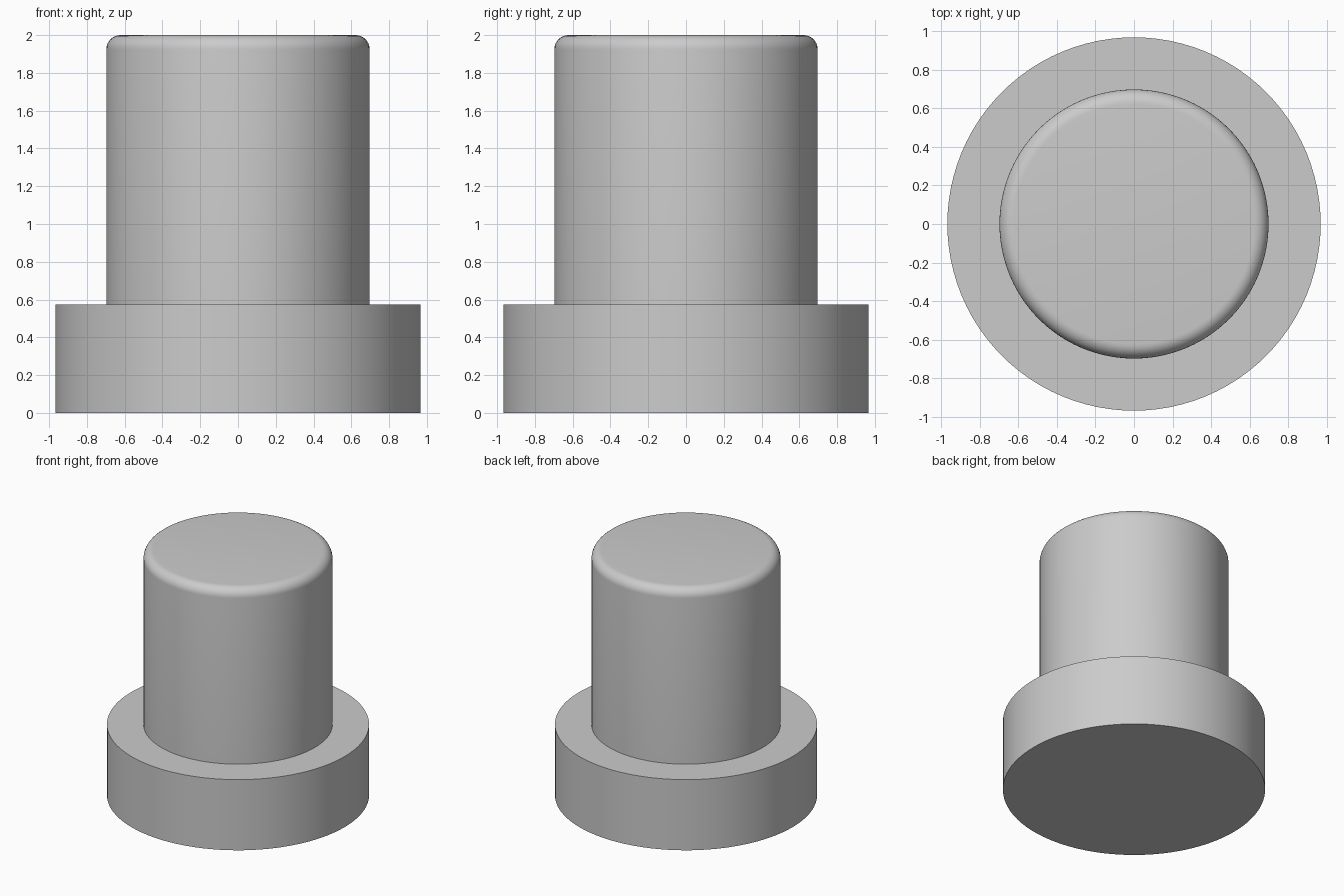
import bpy
import math

default = bpy.data.objects.get("Cube")
if default:
    bpy.data.objects.remove(default, do_unlink=True)

GREY = (0.6, 0.6, 0.6, 1.0)
BASE_R, BASE_H = 0.967, 0.575
POST_R, TOP, FILLET = 0.697, 2.0, 0.075
SIDES, FILLET_STEPS = 96, 8

mat = bpy.data.materials.new("plain grey")
mat.use_nodes = True
mat.diffuse_color = GREY
mat.node_tree.nodes["Principled BSDF"].inputs["Base Color"].default_value = GREY


def lathe(name, profile):
    """Spin a profile of (radius, height) points into a closed solid."""
    verts, faces = [], []
    for r, z in profile:
        for i in range(SIDES):
            a = math.tau * i / SIDES
            verts.append((r * math.cos(a), r * math.sin(a), z))
    for k in range(len(profile) - 1):
        lo, hi = k * SIDES, (k + 1) * SIDES
        for i in range(SIDES):
            j = (i + 1) % SIDES
            faces.append((lo + i, lo + j, hi + j, hi + i))
    faces.append(tuple(reversed(range(SIDES))))
    faces.append(tuple(range(len(verts) - SIDES, len(verts))))
    mesh = bpy.data.meshes.new(name)
    mesh.from_pydata(verts, [], faces)
    mesh.materials.append(mat)
    obj = bpy.data.objects.new(name, mesh)
    bpy.context.collection.objects.link(obj)
    bpy.ops.object.select_all(action="DESELECT")
    obj.select_set(True)
    bpy.context.view_layer.objects.active = obj
    bpy.ops.object.shade_smooth_by_angle(angle=math.radians(30))
    return obj


# One stepped solid: wide flange, then the post with a rounded top edge
profile = [(BASE_R, 0), (BASE_R, BASE_H), (POST_R, BASE_H)]
for s in range(FILLET_STEPS + 1):
    a = math.pi / 2 * s / FILLET_STEPS
    profile.append((POST_R - FILLET + FILLET * math.cos(a),
                    TOP - FILLET + FILLET * math.sin(a)))
lathe("flanged_post", profile)
